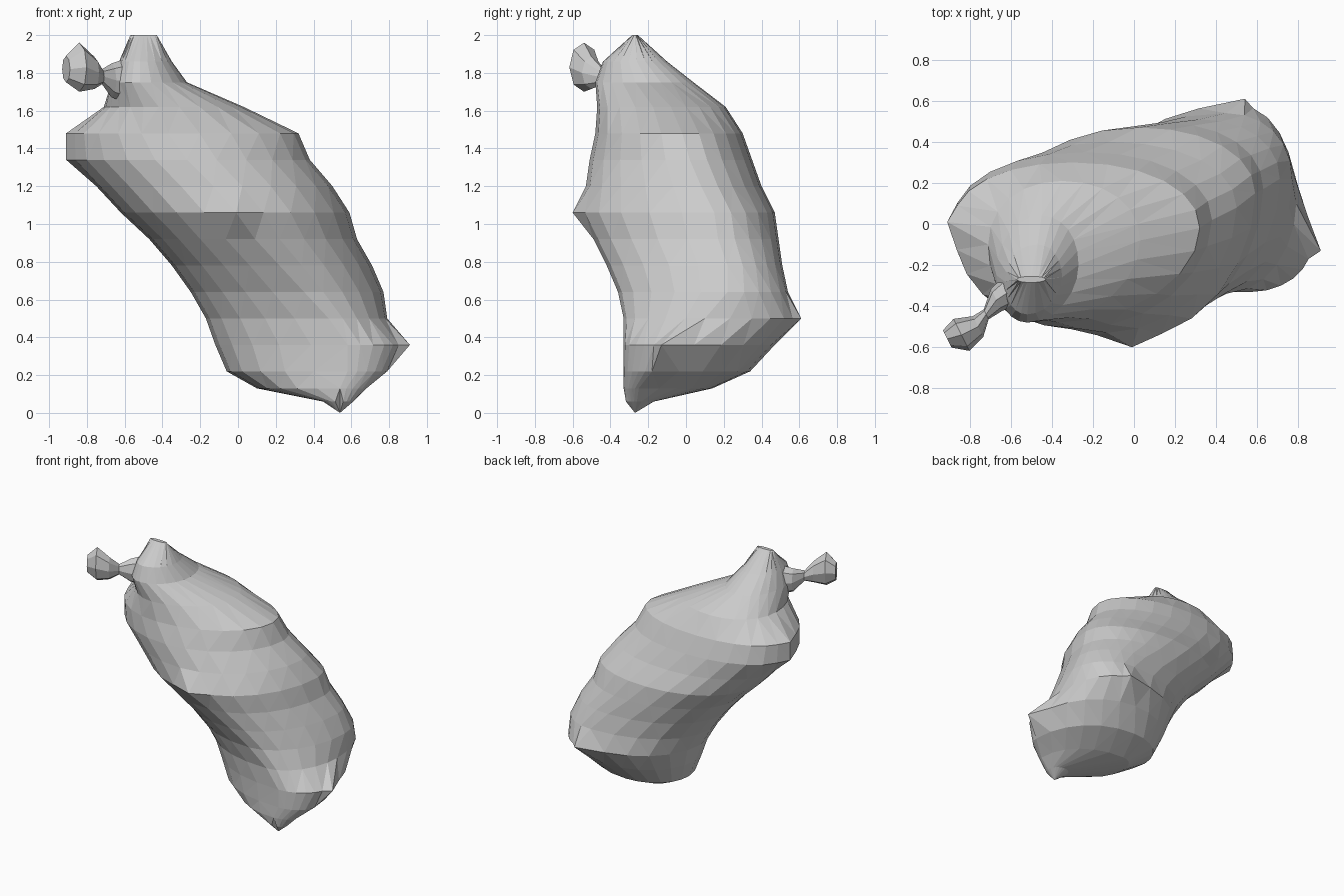
import bpy, bmesh, math
from mathutils import Vector

QUARTER = 6

# body cross-sections: z, then the right, back, left and front extreme points (x, y)
SECTIONS = [
    (0.06, 0.61, -0.26, 0.52, -0.17, 0.45, -0.25, 0.54, -0.32),
    (0.13, 0.68, -0.25, 0.22, 0.14, 0.10, 0.00, 0.54, -0.33),
    (0.22, 0.79, -0.18, 0.28, 0.34, -0.06, 0.05, 0.58, -0.33),
    (0.36, 0.86, -0.12, 0.38, 0.47, -0.12, 0.05, 0.58, -0.33),
    (0.50, 0.79, 0.10, 0.50, 0.58, -0.17, 0.05, 0.48, -0.33),
    (0.64, 0.77, 0.22, 0.45, 0.54, -0.25, 0.05, 0.35, -0.36),
    (0.78, 0.71, 0.22, 0.32, 0.51, -0.35, 0.04, 0.22, -0.42),
    (0.92, 0.63, 0.17, 0.16, 0.49, -0.47, 0.00, 0.09, -0.49),
    (1.06, 0.59, 0.15, 0.02, 0.47, -0.62, 0.00, -0.01, -0.56),
    (1.20, 0.50, 0.08, -0.12, 0.40, -0.75, -0.01, -0.13, -0.53),
    (1.34, 0.38, 0.02, -0.24, 0.35, -0.88, 0.01, -0.27, -0.51),
    (1.48, 0.32, -0.02, -0.30, 0.30, -0.88, 0.01, -0.37, -0.48),
    (1.62, 0.03, -0.08, -0.35, 0.21, -0.71, -0.10, -0.42, -0.47),
    (1.75, -0.27, -0.20, -0.45, 0.04, -0.67, -0.25, -0.52, -0.48),
    (1.86, -0.35, -0.26, -0.47, -0.10, -0.63, -0.28, -0.52, -0.44),
    (2.00, -0.43, -0.27, -0.50, -0.255, -0.57, -0.27, -0.50, -0.285),
]
# pulled-out corner points
SPIKES = [(0.54, -0.27, 0.0), (0.91, -0.13, 0.36), (0.54, 0.61, 0.50),
          (-0.01, -0.60, 1.06), (-0.91, 0.01, 1.34), (-0.91, 0.01, 1.48)]
POWERS = (0.95, 0.95, 0.95, 1.05)   # roundness of each quarter


def section(z, *c):
    """Closed ring of four quarter curves through the extreme points."""
    pts = [Vector((c[i], c[i + 1])) for i in (0, 2, 4, 6)]
    ring = []
    for q in range(4):
        a, b, e = pts[q], pts[(q + 1) % 4], POWERS[q]
        for k in range(QUARTER):
            t = math.pi / 2 * k / QUARTER
            u, w = math.cos(t) ** e, math.sin(t) ** e
            if q % 2 == 0:
                ring.append((b.x + (a.x - b.x) * u, a.y + (b.y - a.y) * w, z))
            else:
                ring.append((a.x + (b.x - a.x) * w, b.y + (a.y - b.y) * u, z))
    return ring


def loft(name, rings, spikes=()):
    bm = bmesh.new()
    loops = [[bm.verts.new(p) for p in r] for r in rings]
    n = len(loops[0])
    for a, b in zip(loops, loops[1:]):
        for i in range(n):
            j = (i + 1) % n
            bm.faces.new((a[i], a[j], b[j], b[i]))
    bm.faces.new(loops[0][::-1])
    bm.faces.new(loops[-1])
    for s in map(Vector, spikes):
        min(bm.verts, key=lambda v: (v.co - s).length).co = s
    bmesh.ops.triangulate(bm, faces=bm.faces)
    bmesh.ops.recalc_face_normals(bm, faces=bm.faces)
    me = bpy.data.meshes.new(name)
    bm.to_mesh(me)
    bm.free()
    bpy.context.collection.objects.link(bpy.data.objects.new(name, me))


# lumpy slanted body
loft("body", [section(*s) for s in SECTIONS], SPIKES)

# knob and its narrow neck, reaching out from the top corner
path = [((-0.91, -0.56, 1.82), 0.07), ((-0.84, -0.54, 1.83), 0.13), ((-0.76, -0.50, 1.80), 0.085),
        ((-0.72, -0.44, 1.78), 0.04), ((-0.67, -0.37, 1.76), 0.09), ((-0.58, -0.31, 1.76), 0.12)]
side = Vector((0.3, -0.6, 0))
rings = [[Vector(c) + side * (r * math.cos(k * math.pi / 4))
          + Vector((0, 0, r * math.sin(k * math.pi / 4))) for k in range(8)] for c, r in path]
loft("knob", rings)
